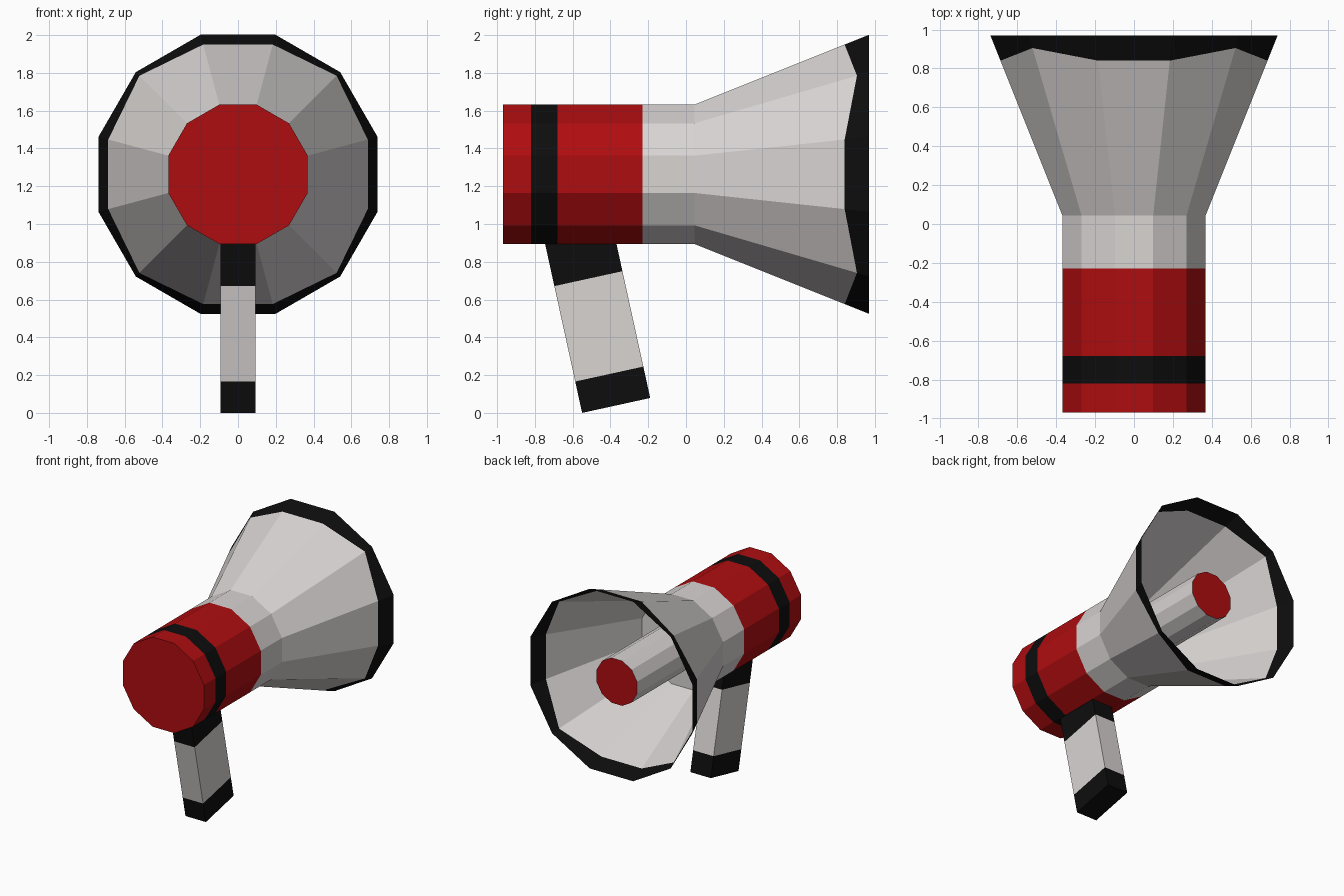
import bpy, math
from mathutils import Vector

if "Cube" in bpy.data.objects:
    bpy.data.objects.remove(bpy.data.objects["Cube"], do_unlink=True)


def make_material(name, color):
    m = bpy.data.materials.new(name)
    m.use_nodes = True
    m.diffuse_color = (*color, 1)
    m.node_tree.nodes["Principled BSDF"].inputs["Base Color"].default_value = (*color, 1)
    return m


red = make_material("red", (0.43, 0.004, 0.005))
black = make_material("black", (0.004, 0.004, 0.004))
grey = make_material("light grey", (0.69, 0.66, 0.65))

SIDES = 12
AXIS_Z = 1.263
BODY, MOUTH = 0.369, 0.739          # flat-to-axis radii
THROAT_Y, MOUTH_Y = 0.045, 0.97


def ring(y, radius):
    """Twelve-sided ring around the y axis; y and radius may be functions of the corner."""
    pts = []
    for i in range(SIDES):
        a = math.radians(15 + 30 * i)
        yi = y(i) if callable(y) else y
        r = (radius(yi) if callable(radius) else radius) / math.cos(math.radians(15))
        pts.append(Vector((r * math.cos(a), yi, AXIS_Z + r * math.sin(a))))
    return pts


def loft(name, rings, mats, start=None, end=None):
    """Skin rings with one material per segment, with optional end caps."""
    n = len(rings[0])
    verts = [p for r in rings for p in r]
    faces, colors = [], []
    for s, mat in enumerate(mats):
        for i in range(n):
            j = (i + 1) % n
            faces.append((s * n + i, s * n + j, (s + 1) * n + j, (s + 1) * n + i))
            colors.append(mat)
    if start:
        faces.append(tuple(range(n)))
        colors.append(start)
    if end:
        base = len(verts) - n
        faces.append(tuple(base + i for i in reversed(range(n))))
        colors.append(end)
    # Rings run counter-clockwise seen from the front, so flip to face outward
    faces = [tuple(reversed(f)) for f in faces] if name != "handle" else faces
    mesh = bpy.data.meshes.new(name)
    mesh.from_pydata(verts, [], faces)
    used = list(dict.fromkeys(colors))
    for m in used:
        mesh.materials.append(m)
    for p, c in zip(mesh.polygons, colors):
        p.material_index = used.index(c)
    if start and end:
        import bmesh
        bm = bmesh.new()
        bm.from_mesh(mesh)
        bmesh.ops.recalc_face_normals(bm, faces=bm.faces)
        bm.to_mesh(mesh)
        bm.free()
    ob = bpy.data.objects.new(name, mesh)
    bpy.context.collection.objects.link(ob)
    return ob


def flare(y):
    return BODY + (MOUTH - BODY) * (y - THROAT_Y) / (MOUTH_Y - THROAT_Y)


def rim_edge(i):
    # The diagonal corners of the rim are narrower
    return 0.905 if i % 3 == 1 else 0.84


# Red body with a flush black band
loft("body", [ring(y, BODY) for y in (-0.97, -0.82, -0.68, -0.23)],
     [red, black, red], start=red, end=red)

# Collar and flared horn, thin walled
loft("collar", [ring(-0.23, BODY), ring(THROAT_Y, BODY)], [grey], end=grey)
loft("horn", [ring(THROAT_Y, BODY), ring(rim_edge, flare)], [grey])
loft("horn_rim", [ring(rim_edge, flare), ring(MOUTH_Y, MOUTH)], [black])

# Tube inside the horn with a red end
loft("inner_tube", [ring(THROAT_Y, BODY / 2), ring(0.9, BODY / 2)],
     [grey], start=grey, end=red)

# Tilted handle with black foot and black top mount
up = Vector((0, -0.214, 0.977))
across = Vector((0, 0.977, 0.214)) * 0.369
foot = Vector((0, -0.55, 0))
side = Vector((0.093, 0, 0))


def handle_ring(t):
    p = foot + up * t
    return [p - side, p + side, p + across + side, p + across - side]


loft("handle", [handle_ring(t) for t in (0, 0.17, 0.687, 0.96)],
     [black, grey, black], start=black, end=black)
